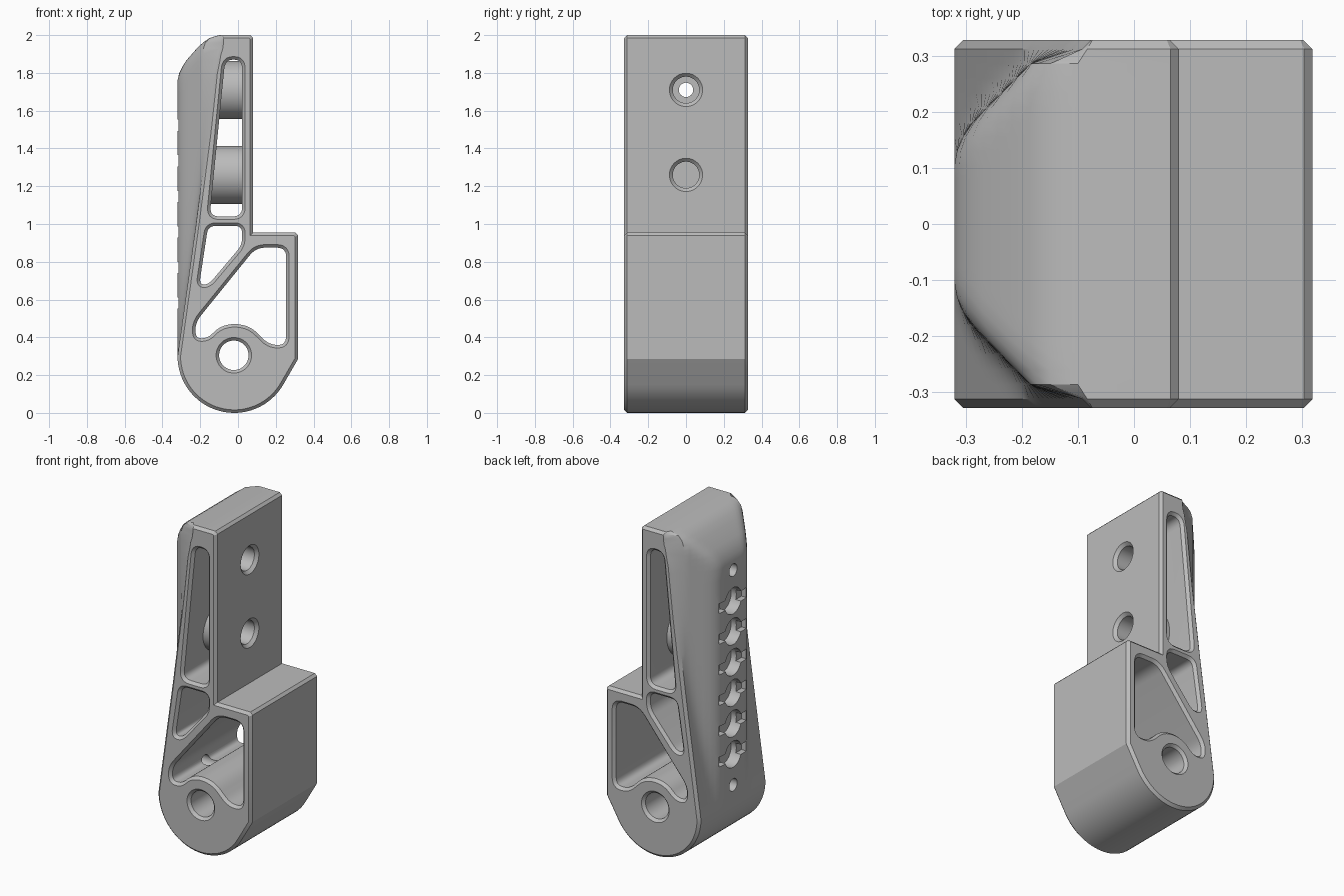
import bpy, bmesh, math
from mathutils import Vector

if "Cube" in bpy.data.objects:
    bpy.data.objects.remove(bpy.data.objects["Cube"])

grey = bpy.data.materials.new("plain grey")
grey.use_nodes = True
COLOUR = (0.5, 0.5, 0.5, 1)
grey.diffuse_color = COLOUR
grey.node_tree.nodes["Principled BSDF"].inputs["Base Color"].default_value = COLOUR

HALF = 0.328      # half width
CHAMFER = 0.016


def loft(name, rings):
    """Closed solid through rings with equal point counts."""
    bm = bmesh.new()
    rows = [[bm.verts.new(p) for p in ring] for ring in rings]
    n = len(rows[0])
    for a, b in zip(rows, rows[1:]):
        for i in range(n):
            j = (i + 1) % n
            bm.faces.new((a[i], a[j], b[j], b[i]))
    bm.faces.new(rows[0])
    bm.faces.new(rows[-1])
    bmesh.ops.recalc_face_normals(bm, faces=bm.faces)
    mesh = bpy.data.meshes.new(name)
    bm.to_mesh(mesh)
    bm.free()
    obj = bpy.data.objects.new(name, mesh)
    bpy.context.collection.objects.link(obj)
    mesh.materials.append(grey)
    return obj


def cut(target, cutter):
    mod = target.modifiers.new("cut", "BOOLEAN")
    mod.operation, mod.solver, mod.object = "DIFFERENCE", "EXACT", cutter
    bpy.context.view_layer.objects.active = target
    bpy.ops.object.modifier_apply(modifier=mod.name)
    bpy.data.objects.remove(cutter)


def offset(points, d):
    """Grow a counterclockwise outline by d."""
    out = []
    for i, p in enumerate(points):
        a = (p - points[i - 1]).normalized()
        b = (points[(i + 1) % len(points)] - p).normalized()
        na, nb = Vector((a.y, -a.x)), Vector((b.y, -b.x))
        out.append(p + (na + nb) * d / max(1 + na.dot(nb), 0.4))
    return out


def rounded(corners, r):
    """Outline with each corner replaced by a short curve."""
    pts = [Vector(c) for c in corners]
    out = []
    for i, p in enumerate(pts):
        q, s = pts[i - 1] - p, pts[(i + 1) % len(pts)] - p
        a = p + q.normalized() * min(r, q.length * 0.45)
        b = p + s.normalized() * min(r, s.length * 0.45)
        for k in range(7):
            t = k / 6
            out.append(a * (1 - t) ** 2 + p * 2 * t * (1 - t) + b * t * t)
    return out


def circle(x, z, r, n=48):
    return [Vector((x + r * math.cos(k * math.tau / n), z + r * math.sin(k * math.tau / n)))
            for k in range(n)]


def at_y(points, y):
    return [(p.x, y, p.y) for p in points]


def cross_cutter(name, points):
    """Cutter along y, flared at both ends to chamfer the rims."""
    steps = [(-HALF - 0.02, 0.036), (-HALF + CHAMFER, 0), (HALF - CHAMFER, 0), (HALF + 0.02, 0.036)]
    return loft(name, [at_y(offset(points, d), y) for y, d in steps])


def bore(name, z, stations):
    """Round cutter along x through (x, radius) stations."""
    return loft(name, [[(x, p.x, p.y) for p in circle(0, z, r)] for x, r in stations])


def interp(table, z):
    for (z0, x0), (z1, x1) in zip(table, table[1:]):
        if z <= z1:
            return x0 + (x1 - x0) * (z - z0) / (z1 - z0)
    return table[-1][1]


def soft_min(a, b, k):
    h = max(k - abs(a - b), 0) / max(k, 1e-6)
    return min(a, b) - h * h * k / 4


# Outer skin: leaning edge at the ends, upright swelling in the middle
LEAN = [(0.3, -0.32), (1.0, -0.222), (1.5, -0.157), (1.8, -0.125),
        (1.9, -0.1), (1.96, -0.06), (1.985, -0.035), (2.0, 0.0)]
CREST = [(0.3, -0.32), (1.77, -0.32), (1.82, -0.305), (1.87, -0.27),
         (1.95, -0.2), (1.985, -0.15), (2.0, -0.1)]
HEIGHTS = [0.36 + 0.07 * k for k in range(21)] + [1.8, 1.84, 1.87, 1.9, 1.93, 1.96, 1.985, 2.0]


def skin_x(y, z):
    flank = abs(y) - 0.47 + 3 * max(0, abs(y) - 0.29)
    swell = -soft_min(-flank, -interp(CREST, z), 0.05)
    return soft_min(interp(LEAN, z), swell, 0.04 * min(1, (z - 0.3) / 0.4))


def body_outline(y):
    pts = []
    for k in range(33):
        a = math.pi + k / 32 * math.radians(150)
        pts.append(Vector((-0.02 + 0.3 * math.cos(a), 0.3 + 0.3 * math.sin(a))))
    pts += [Vector(c) for c in ((0.318, 0.285), (0.318, 0.94), (0.303, 0.955),
                                (0.08, 0.955), (0.08, 1.985), (0.065, 2.0))]
    return pts + [Vector((skin_x(y, z), z)) for z in reversed(HEIGHTS)]


inner = HALF - CHAMFER
rows = [(-HALF, -CHAMFER)]
rows += [(-inner + 2 * inner * k / 24, 0) for k in range(25)]
rows += [(HALF, -CHAMFER)]
body = loft("bracket_body", [at_y(offset(body_outline(max(-inner, min(inner, y))), d), y)
                             for y, d in rows])

# Upper pocket, leaving round bosses around the screw holes
SCREWS = (1.26, 1.71)
upper = cross_cutter("upper_pocket", rounded(
    [(-0.15, 1.04), (0.022, 1.04), (0.022, 1.87), (-0.068, 1.87)], 0.05))
for z in SCREWS:
    cut(upper, bore("boss", z, [(-0.5, 0.154), (0.5, 0.154)]))
cut(body, upper)

# Middle and lower windows
cut(body, cross_cutter("middle_window", rounded(
    [(-0.205, 0.68), (-0.155, 0.68), (0.022, 0.89), (0.022, 0.99), (-0.158, 0.99)], 0.04)))
cut(body, cross_cutter("lower_window", rounded(
    [(-0.225, 0.395), (-0.16, 0.395), (-0.1, 0.455), (-0.02, 0.475), (0.07, 0.455),
     (0.165, 0.36), (0.255, 0.36), (0.255, 0.875), (0.095, 0.875), (-0.225, 0.48)], 0.05)))

# Pivot hole
cut(body, cross_cutter("pivot_hole", circle(-0.022, 0.305, 0.078)))

# Screw holes with chamfered mouths
for z in SCREWS:
    cut(body, bore("screw_hole", z, [(-0.16, 0.07), (0.062, 0.07), (0.09, 0.098)]))

# Column of holes down the swollen side: small at the ends, notched between
for k in range(8):
    z = 1.71 - 0.188 * k
    if k in (0, 7):
        cut(body, bore("small_hole", z, [(-0.4, 0.038), (-0.1, 0.038)]))
    else:
        cut(body, bore("round_recess", z, [(-0.4, 0.08), (-0.25, 0.08)]))
        slot = [(-0.13, z - 0.03), (0.13, z - 0.03), (0.13, z + 0.03), (-0.13, z + 0.03)]
        cut(body, loft("notch", [[(x, y, h) for y, h in slot] for x in (-0.4, -0.285)]))

bpy.ops.object.select_all(action="DESELECT")
body.select_set(True)
bpy.context.view_layer.objects.active = body
bpy.ops.object.shade_smooth_by_angle(angle=math.radians(30))
